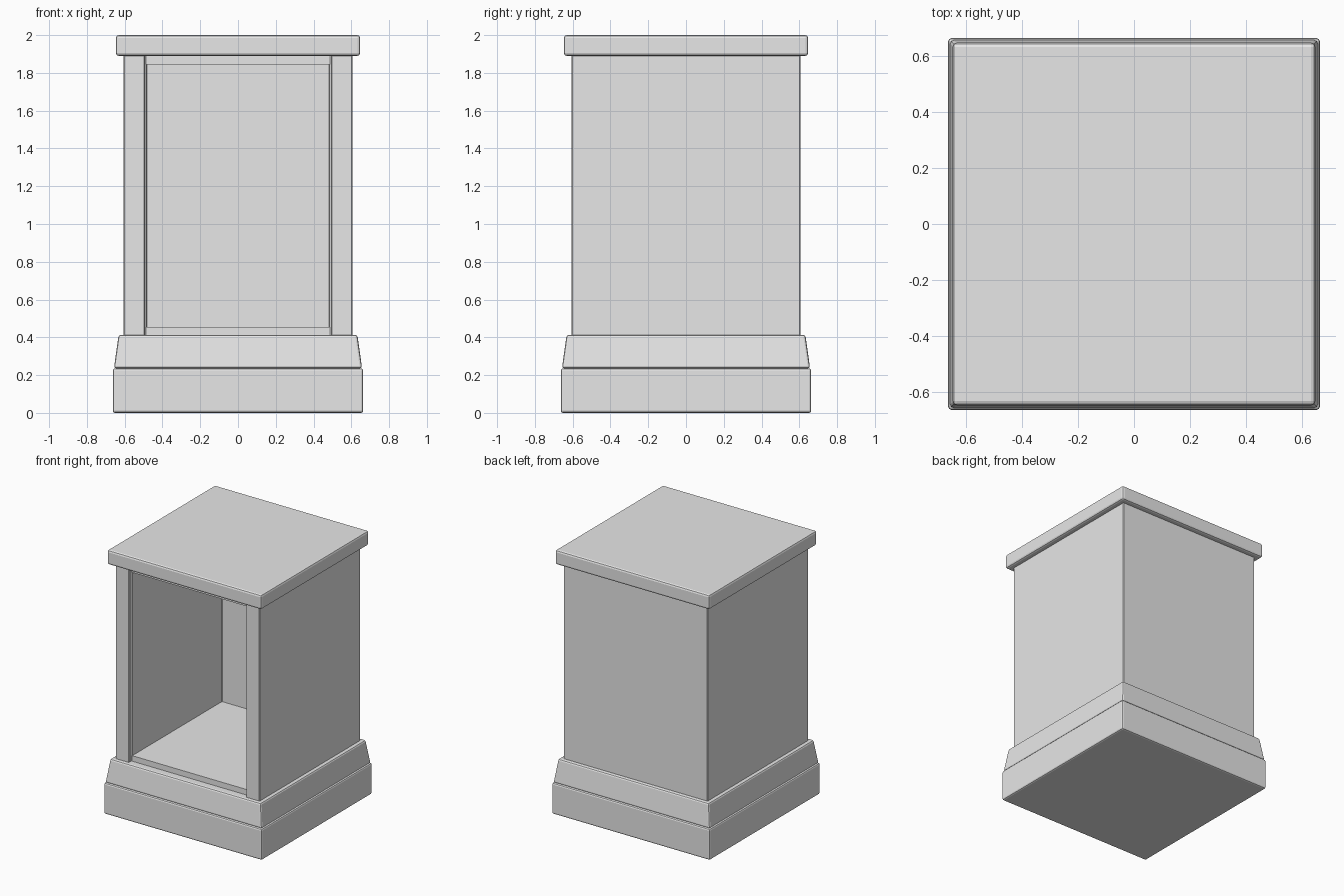
import bpy
import bmesh

cube = bpy.data.objects.get("Cube")
if cube:
    bpy.data.objects.remove(cube, do_unlink=True)

# Single plain grey finish
grey = bpy.data.materials.new("plain_grey")
grey.use_nodes = True
colour = (0.8, 0.8, 0.8, 1)
grey.diffuse_color = colour
grey.node_tree.nodes["Principled BSDF"].inputs["Base Color"].default_value = colour


def prism(name, outline, z0, z1, top_scale=1.0, bevel=0.0, segments=2):
    """Extrude a plan outline from z0 to z1, optionally tapered and bevelled."""
    bm = bmesh.new()
    face = bm.faces.new([bm.verts.new((x, y, z0)) for x, y in outline])
    result = bmesh.ops.extrude_face_region(bm, geom=[face])
    for v in result["geom"]:
        if isinstance(v, bmesh.types.BMVert):
            v.co = (v.co.x * top_scale, v.co.y * top_scale, z1)
    bmesh.ops.recalc_face_normals(bm, faces=bm.faces)
    mesh = bpy.data.meshes.new(name)
    bm.to_mesh(mesh)
    bm.free()
    mesh.materials.append(grey)
    obj = bpy.data.objects.new(name, mesh)
    bpy.context.collection.objects.link(obj)
    if bevel:
        mod = obj.modifiers.new("soft_edges", "BEVEL")
        mod.width = bevel
        mod.segments = segments
        mod.limit_method = "ANGLE"
    return obj


def rect(x, y0, y1):
    return [(-x, y0), (x, y0), (x, y1), (-x, y1)]


def square(half):
    return rect(half, -half, half)


# Stepped base and overhanging top slab
prism("plinth", square(0.663), 0.0, 0.236, bevel=0.012)
prism("tapered_moulding", square(0.657), 0.236, 0.413, top_scale=0.962, bevel=0.012)
prism("top_slab", square(0.647), 1.89, 2.0, bevel=0.015)

# Cabinet walls: U-shaped plan, open at the front, with a shallow rebate
outer, opening, inner = 0.605, 0.493, 0.485
front, rebate, back = -0.605, -0.575, 0.5
half = [(outer, outer), (outer, front), (opening, front),
        (opening, rebate), (inner, rebate), (inner, back)]
walls = half + [(-x, y) for x, y in reversed(half)]
prism("cabinet_walls", walls, 0.40, 1.90, bevel=0.004, segments=1)

# Boards closing the inside of the cabinet
board = rect(inner + 0.003, rebate, back + 0.003)
prism("cabinet_floor", board, 0.40, 0.455)
prism("cabinet_ceiling", board, 1.845, 1.90)
